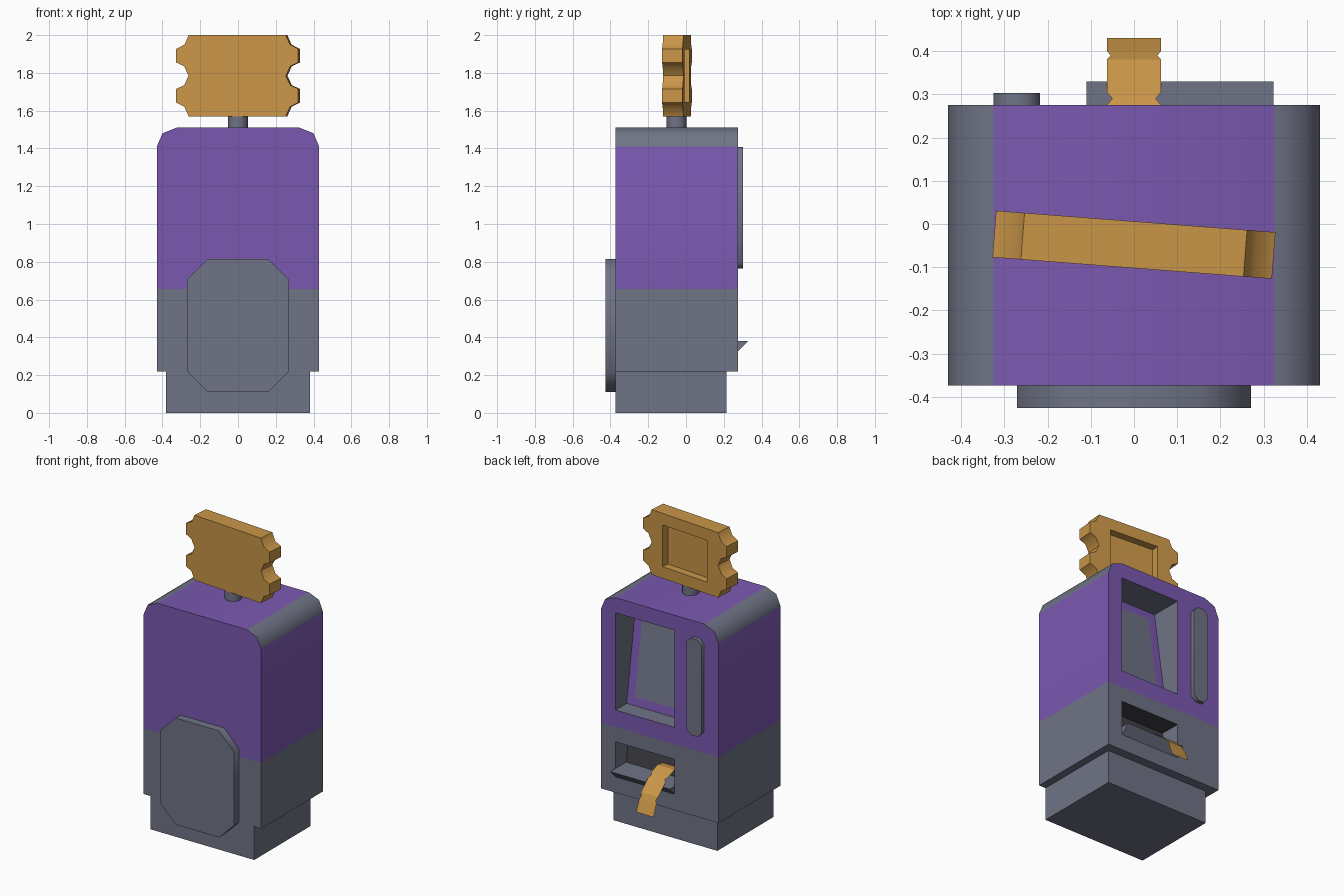
import bpy, bmesh, math
from mathutils import Vector

if "Cube" in bpy.data.objects:
    bpy.data.objects.remove(bpy.data.objects["Cube"])


def mat(name, rgb):
    m = bpy.data.materials.new(name)
    m.diffuse_color = (*rgb, 1)
    m.use_nodes = True
    m.node_tree.nodes["Principled BSDF"].inputs["Base Color"].default_value = m.diffuse_color
    return m


PURPLE = mat("purple", (0.195, 0.098, 0.434))
GREY = mat("slate grey", (0.162, 0.175, 0.238))
ORANGE = mat("orange", (0.591, 0.305, 0.065))
DARK = mat("dark slot", (0.05, 0.05, 0.06))


def add(name, bm, mats, smooth=True):
    me = bpy.data.meshes.new(name)
    bm.to_mesh(me)
    bm.free()
    ob = bpy.data.objects.new(name, me)
    bpy.context.collection.objects.link(ob)
    for m in mats:
        me.materials.append(m)
    if smooth:
        shade(ob)
    return ob


def shade(ob):
    bpy.ops.object.select_all(action='DESELECT')
    ob.select_set(True)
    bpy.context.view_layer.objects.active = ob
    bpy.ops.object.shade_smooth_by_angle(angle=math.radians(50))


def prism_bm(pts, axis, lo, hi):
    """Extrude a 2D outline along x (points are y, z) or y (points are x, z)."""
    bm = bmesh.new()
    place = (lambda p, d: (d, p[0], p[1])) if axis == 'x' else (lambda p, d: (p[0], d, p[1]))
    a = [bm.verts.new(place(p, lo)) for p in pts]
    b = [bm.verts.new(place(p, hi)) for p in pts]
    bm.faces.new(a)
    bm.faces.new(b[::-1])
    for i in range(len(pts)):
        j = (i + 1) % len(pts)
        bm.faces.new((a[i], b[i], b[j], a[j]))
    bmesh.ops.recalc_face_normals(bm, faces=bm.faces[:])
    return bm


def chamfered(x0, x1, z0, z1, c):
    return [(x0 + c, z0), (x1 - c, z0), (x1, z0 + c), (x1, z1 - c),
            (x1 - c, z1), (x0 + c, z1), (x0, z1 - c), (x0, z0 + c)]


# Main body, split at the colour line
SEAM = 0.655
half = [(0.43, 0.22), (0.43, 1.41), (0.40, 1.48), (0.325, 1.51)]
bm = prism_bm(half + [(-x, z) for x, z in reversed(half)], 'y', -0.373, 0.275)
bmesh.ops.bisect_plane(bm, geom=bm.verts[:] + bm.edges[:] + bm.faces[:],
                       plane_co=(0, 0, SEAM), plane_no=(0, 0, 1))
body = add("body", bm, [PURPLE, GREY, DARK], smooth=False)

# Screen recess and ticket slot, both with a leaning back wall
recesses = {
    "screen_cutter": [(0.4, 0.767), (0.159, 0.767), (0.06, 1.41), (0.4, 1.41)],
    "slot_cutter": [(0.4, 0.38), (0.165, 0.38), (0.135, 0.556), (0.4, 0.556)],
}
cutters = []
for name, pts in recesses.items():
    cut = add(name, prism_bm(pts, 'x', -0.11, 0.323), [], smooth=False)
    cut.hide_render = True
    cutters.append(cut)
    mod = body.modifiers.new(name, 'BOOLEAN')
    mod.operation = 'DIFFERENCE'
    mod.solver = 'EXACT'
    mod.object = cut
bpy.context.view_layer.objects.active = body
for mod in list(body.modifiers):
    bpy.ops.object.modifier_apply(modifier=mod.name)
for cut in cutters:
    bpy.data.objects.remove(cut)

# Body colours by place and direction; the screen is inset in the recess back
bm = bmesh.new()
bm.from_mesh(body.data)
bm.normal_update()
screen = []
for f in bm.faces:
    c, n = f.calc_center_median(), f.normal
    inside = abs(c.x) < 0.42 and -0.36 < c.y < 0.27 and 0.23 < c.z < 1.5
    if not inside:
        f.material_index = 0 if c.z > SEAM else 1
    elif c.z > SEAM:
        f.material_index = 0 if n.y > 0.8 else 1
        if n.y > 0.8:
            screen.append(f)
    else:
        f.material_index = 2 if (n.y > 0.8 or n.z < -0.8) else 1
bmesh.ops.inset_region(bm, faces=screen, thickness=0.055, use_even_offset=True)
for f in screen:
    f.material_index = 1
bm.to_mesh(body.data)
bm.free()
shade(body)

# Base, front panel, side strip on the back, slot lip
add("base", prism_bm([(-0.38, 0), (0.38, 0), (0.38, 0.22), (-0.38, 0.22)],
                     'y', -0.373, 0.215), [GREY])
add("front_panel", prism_bm(chamfered(-0.27, 0.27, 0.11, 0.815, 0.11),
                            'y', -0.425, -0.37), [GREY])
add("back_strip", prism_bm(chamfered(-0.325, -0.217, 0.765, 1.407, 0.03),
                           'y', 0.27, 0.303), [GREY])
add("slot_lip", prism_bm([(0.275, 0.38), (0.33, 0.38), (0.275, 0.325)],
                         'x', -0.11, 0.323), [GREY])

# Stem under the sign
bm = bmesh.new()
bmesh.ops.create_cone(bm, cap_ends=True, segments=12, radius1=0.052, radius2=0.052, depth=0.1)
bmesh.ops.translate(bm, verts=bm.verts[:], vec=(0, -0.05, 1.54))
add("sign_stem", bm, [GREY])

# Ticket sign with notched ends and a square recess in its back
upper = [(0.258, 0.0), (0.28, 0.05), (0.324, 0.073), (0.324, 0.145), (0.282, 0.165), (0.258, 0.215)]
right = upper + [(x, 0.43 - z) for x, z in reversed(upper[:-1])]
outline = right + [(-x, z) for x, z in reversed(right)]
bm = prism_bm(outline, 'y', -0.054, 0.054)
bm.normal_update()
back = max(bm.faces, key=lambda f: f.calc_center_median().y)
rim = list(back.verts)
bm.faces.remove(back)
W, H0, H1 = 0.173, 0.077, 0.353
corners = [(W, H0), (W, H1), (-W, H1), (-W, H0)]
outer = [bm.verts.new((x, 0.054, z)) for x, z in corners]
inner = [bm.verts.new((x, 0.004, z)) for x, z in corners]
bm.faces.new(inner)
for i in range(4):
    j = (i + 1) % 4
    bm.faces.new((outer[i], outer[j], inner[j], inner[i]))


def rim_at(x, z):
    return min(range(len(rim)), key=lambda i: (rim[i].co - Vector((x, 0.054, z))).length)


# Rim faces run between the four outer corners and the recess corners
marks = [rim_at(0.258, 0), rim_at(0.258, 0.43), rim_at(-0.258, 0.43), rim_at(-0.258, 0)]
step = 1 if (marks[1] - marks[0]) % len(rim) == len(right) - 1 else -1
for k in range(4):
    i, loop = marks[k], [rim[marks[k]]]
    while i != marks[(k + 1) % 4]:
        i = (i + step) % len(rim)
        loop.append(rim[i])
    bm.faces.new(loop + [outer[(k + 1) % 4], outer[k]])
bmesh.ops.recalc_face_normals(bm, faces=bm.faces[:])
sign = add("ticket_sign", bm, [ORANGE])
sign.location = (0, -0.048, 1.57)
sign.rotation_euler.z = math.radians(-4.4)

# Paper ticket strip curling out of the slot: half width, y, z
rows = [(0.063, 0.14, 0.44), (0.063, 0.21, 0.45), (0.063, 0.275, 0.425), (0.05, 0.29, 0.415),
        (0.063, 0.305, 0.403), (0.063, 0.38, 0.335), (0.054, 0.39, 0.315),
        (0.063, 0.40, 0.295), (0.063, 0.43, 0.22)]
bm = bmesh.new()
pairs = [(bm.verts.new((-w, y, z)), bm.verts.new((w, y, z))) for w, y, z in rows]
for (a, b), (c, d) in zip(pairs, pairs[1:]):
    bm.faces.new((a, b, d, c))
add("paper_ticket", bm, [ORANGE], smooth=False)
